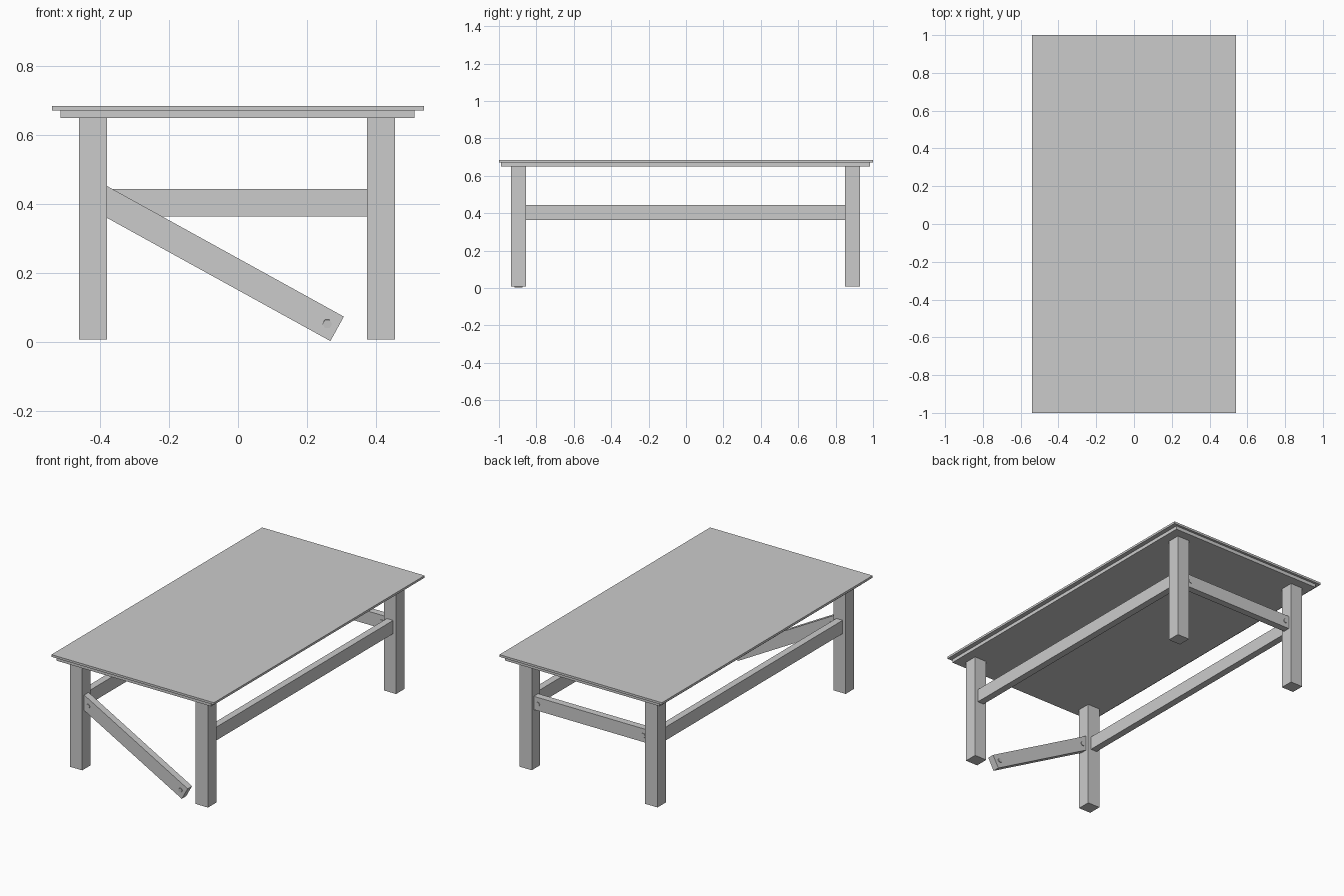
import bpy
from math import radians, atan2, cos, sin
from mathutils import Vector

if "Cube" in bpy.data.objects:
    bpy.data.objects.remove(bpy.data.objects["Cube"])


def box(name, lo, hi):
    lo, hi = Vector(lo), Vector(hi)
    bpy.ops.mesh.primitive_cube_add(size=1, location=(lo + hi) / 2)
    ob = bpy.context.object
    ob.name = name
    ob.scale = hi - lo
    bpy.ops.object.transform_apply(location=False, rotation=False, scale=True)
    return ob


def bolt(name, x, y, z, tilt=0, depth=0.05):
    bpy.ops.mesh.primitive_cylinder_add(
        vertices=6, radius=0.014, depth=depth, location=(x, y, z),
        rotation=(radians(90 + tilt), radians(30), radians(tilt)))
    bpy.context.object.name = name


# table top and the slightly smaller board below it
box("table_top", (-0.54, -1.0, 0.671), (0.54, 1.0, 0.684))
box("under_board", (-0.515, -0.988, 0.65), (0.513, 0.985, 0.671))

LEG_X = {"left": -0.421, "right": 0.415}
LEG_Y = {"front": -0.896, "back": 0.89}

# legs
for sx, x in LEG_X.items():
    for sy, y in LEG_Y.items():
        box(f"{sy}_{sx}_leg", (x - 0.041, y - 0.04, 0.007), (x + 0.041, y + 0.04, 0.65))

# long side rails
for sx, x in LEG_X.items():
    box(f"{sx}_rail", (x - 0.021, -0.86, 0.364), (x + 0.021, 0.855, 0.444))

# back rail with its bolts
yb = LEG_Y["back"]
box("back_rail", (-0.39, yb - 0.021, 0.364), (0.385, yb + 0.021, 0.444))
for x in (-0.355, 0.347):
    bolt("back_bolt", x, yb, 0.404)

# front rail, fallen at its right end
yf = LEG_Y["front"]
p, q = Vector((-0.355, 0, 0.392)), Vector((0.258, 0, 0.054))
d = (q - p).normalized()
a, b = p - d * 0.06, q + d * 0.034
rail = box("fallen_front_rail", (-(b - a).length / 2, -0.021, -0.0405),
           ((b - a).length / 2, 0.021, 0.0405))
rail.location = (a + b) / 2 + Vector((0, yf, 0))
rail.rotation_euler = (0, atan2(-d.z, d.x), 0)
bolt("front_left_bolt", p.x, yf, p.z)
bolt("front_right_bolt", q.x, yf, q.z, tilt=6)
